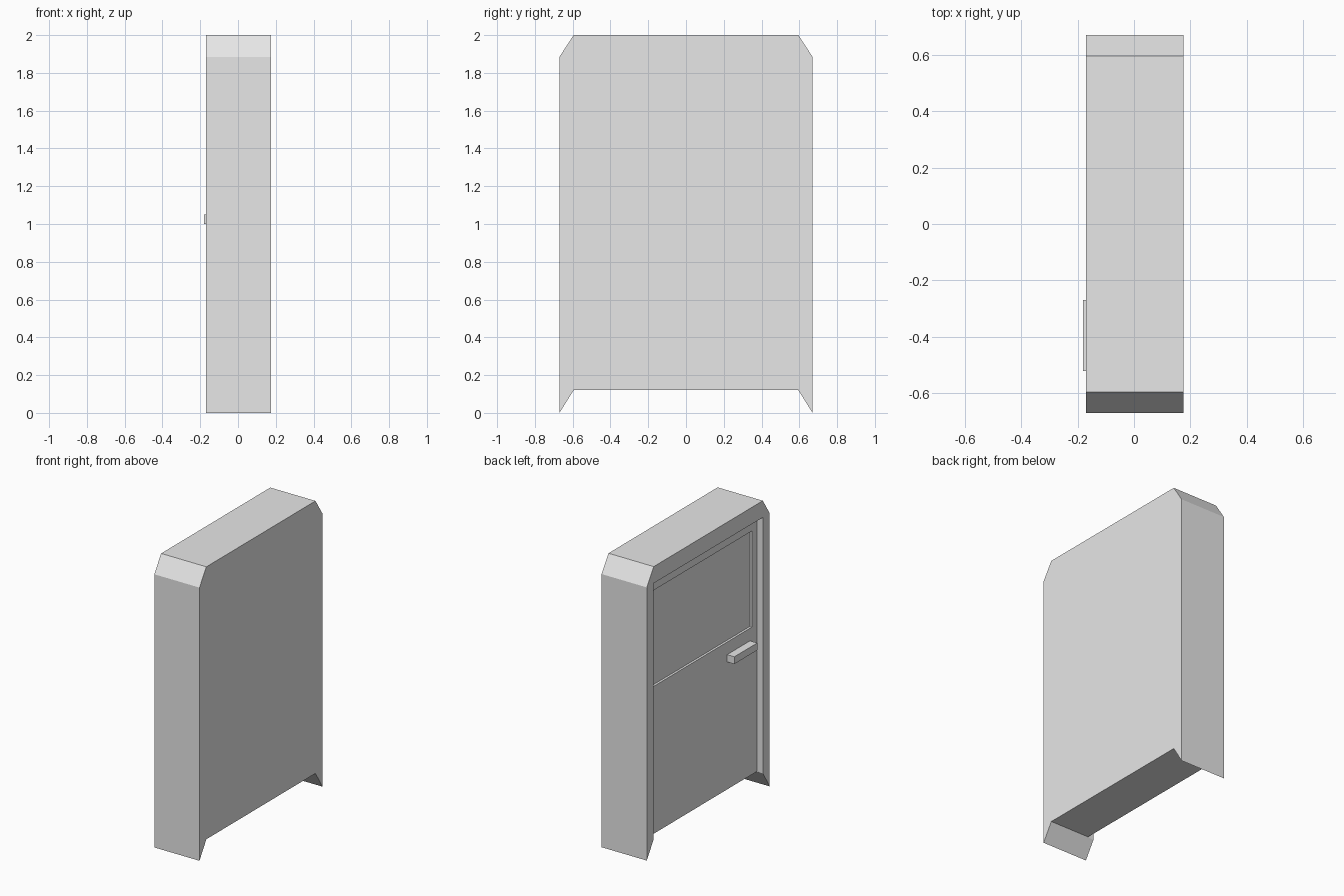
import bpy
import bmesh

if "Cube" in bpy.data.objects:
    bpy.data.objects.remove(bpy.data.objects["Cube"])

# Single painted-metal colour
grey = bpy.data.materials.new("light grey")
grey.use_nodes = True
grey.diffuse_color = (0.8, 0.8, 0.8, 1)
grey.node_tree.nodes["Principled BSDF"].inputs["Base Color"].default_value = (0.8, 0.8, 0.8, 1)

LEFT, RIGHT = 0.175, -0.17     # outer side planes
DOOR = RIGHT + 0.045           # recessed door plane
PANE = DOOR + 0.016            # recessed window plane
HALF, INNER = 0.67, 0.597      # half widths of the frame and the opening
TOP, SHOULDER, SILL = 2.0, 1.885, 0.12


def extrude(name, outline, x0, x1):
    """Solid made by extruding a (y, z) outline from x0 to x1."""
    bm = bmesh.new()
    face = bm.faces.new([bm.verts.new((x0, y, z)) for y, z in outline])
    result = bmesh.ops.extrude_face_region(bm, geom=[face])
    verts = [v for v in result["geom"] if isinstance(v, bmesh.types.BMVert)]
    bmesh.ops.translate(bm, verts=verts, vec=(x1 - x0, 0, 0))
    bmesh.ops.recalc_face_normals(bm, faces=bm.faces)
    mesh = bpy.data.meshes.new(name)
    bm.to_mesh(mesh)
    bm.free()
    mesh.materials.append(grey)
    obj = bpy.data.objects.new(name, mesh)
    bpy.context.collection.objects.link(obj)
    return obj


def box(name, y0, y1, z0, z1, x0, x1):
    return extrude(name, [(y0, z0), (y1, z0), (y1, z1), (y0, z1)], x0, x1)


def cut(target, cutter):
    mod = target.modifiers.new("cut", "BOOLEAN")
    mod.operation = "DIFFERENCE"
    mod.solver = "EXACT"
    mod.object = cutter
    cutter.hide_render = True
    cutter.hide_set(True)
    cutter.display_type = "WIRE"


# Frame body with chamfered shoulders and a notched underside
half = [(HALF, 0), (HALF, SHOULDER), (INNER - 0.002, TOP)]
half = [(INNER - 0.002, SILL)] + half
body = extrude("door_body", half + [(-y, z) for y, z in reversed(half)], LEFT, RIGHT)

# Door recess, open at the bottom, then the window recess
cut(body, box("door_recess_cutter", -INNER, INNER, SILL - 0.003, SHOULDER, RIGHT - 0.1, DOOR))
cut(body, box("window_recess_cutter", -0.54, 0.54, 1.137, 1.80, RIGHT - 0.1, PANE))

# Door handle
box("door_handle", -0.52, -0.27, 1.0, 1.05, -0.18, DOOR + 0.005)
